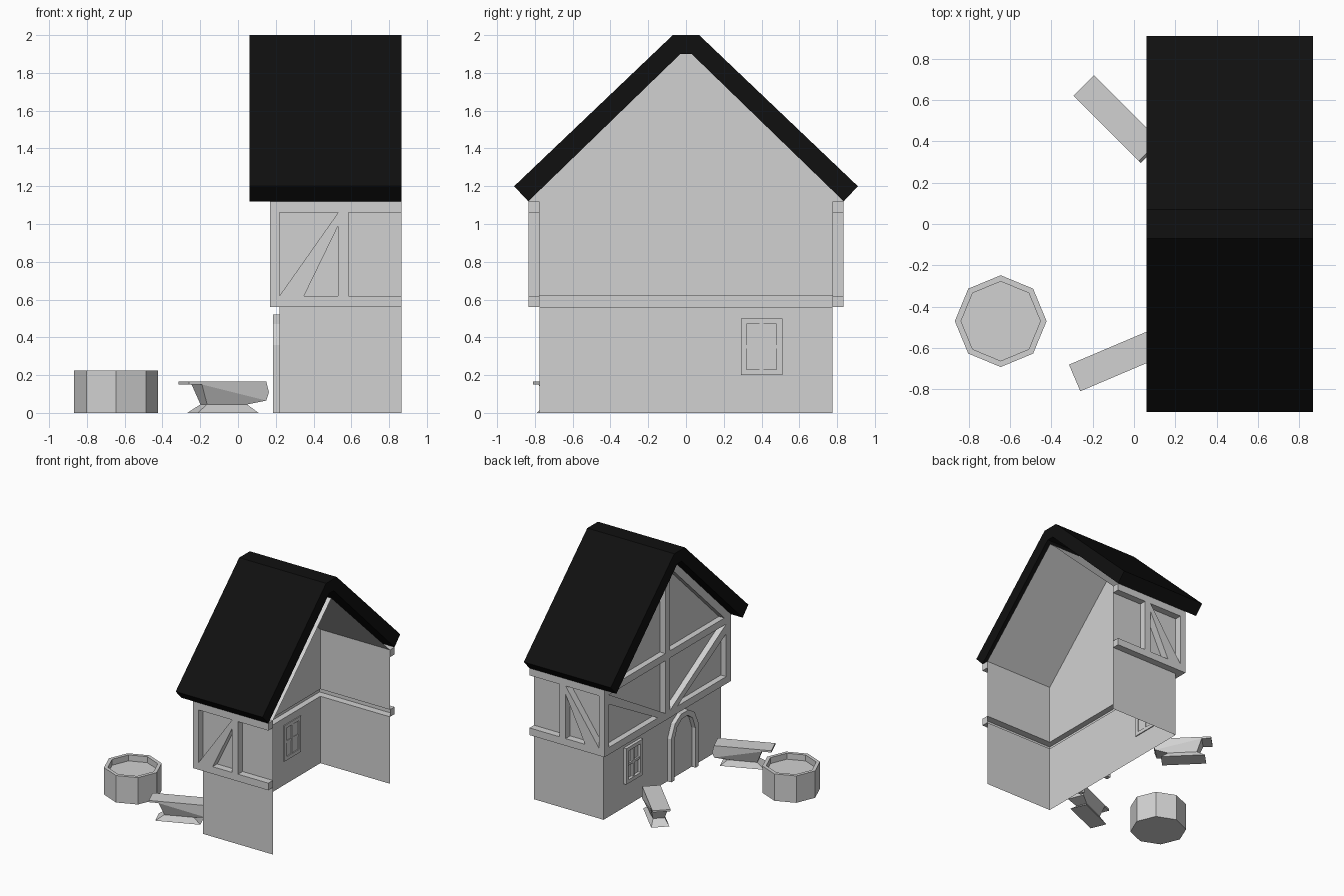
import bpy, bmesh, math
from mathutils import Matrix, Vector

cube = bpy.data.objects.get("Cube")
if cube:
    bpy.data.objects.remove(cube, do_unlink=True)


def material(name, rgb):
    m = bpy.data.materials.new(name)
    m.use_nodes = True
    m.diffuse_color = (*rgb, 1)
    m.node_tree.nodes["Principled BSDF"].inputs["Base Color"].default_value = (*rgb, 1)
    return m


GREY = material("plain grey", (0.64, 0.64, 0.64))
BLACK = material("roof black", (0.005, 0.005, 0.005))


def finish(name, bm, mat=GREY):
    me = bpy.data.meshes.new(name)
    bm.to_mesh(me)
    bm.free()
    me.materials.append(mat)
    ob = bpy.data.objects.new(name, me)
    bpy.context.collection.objects.link(ob)
    return ob


def prism(name, pts, axis, a, b, mat=GREY, open_dirs=()):
    """Extrude a 2D outline (y,z) along x, or (x,z) along y; drop faces facing open_dirs."""
    bm = bmesh.new()
    place = (lambda p, d: (d, *p)) if axis == "x" else (lambda p, d: (p[0], d, p[1]))
    r1 = [bm.verts.new(place(p, a)) for p in pts]
    r2 = [bm.verts.new(place(p, b)) for p in pts]
    bm.faces.new(r1)
    bm.faces.new(r2[::-1])
    for i in range(len(pts)):
        j = (i + 1) % len(pts)
        bm.faces.new((r1[i], r2[i], r2[j], r1[j]))
    bmesh.ops.recalc_face_normals(bm, faces=bm.faces)
    drop = [f for f in bm.faces if any(f.normal.dot(Vector(d)) > 0.9 for d in open_dirs)]
    if drop:
        bmesh.ops.delete(bm, geom=drop, context="FACES")
    return finish(name, bm, mat)


def rect(u0, u1, z0, z1):
    return [(u0, z0), (u1, z0), (u1, z1), (u0, z1)]


def sheet(name, polys):
    bm = bmesh.new()
    for poly in polys:
        bm.faces.new([bm.verts.new(p) for p in poly])
    bmesh.ops.remove_doubles(bm, verts=bm.verts, dist=0.0005)
    return finish(name, bm)


# Main levels: wall planes, beam faces and storey heights
WX, BX, EX = 0.22, 0.17, 0.865
WY, BY = 0.775, 0.835
Z1, Z2, Z3, Z4 = 0.56, 0.62, 1.06, 1.12
APEX = 1.85


def side_wall(s, z0, z1):
    return [(WX, s * WY, z0), (EX, s * WY, z0), (EX, s * WY, z1), (WX, s * WY, z1)][::-s]


# Thin wall shells, open on the cut side
end_low = [(WX, -WY, 0), (WX, -WY, Z1), (WX, WY, Z1), (WX, WY, 0)]
end_high = [(WX, -WY, Z2), (WX, -WY, Z4), (WX, 0, APEX), (WX, WY, Z4), (WX, WY, Z2)]
sheet("lower_walls", [side_wall(-1, 0, Z1), side_wall(1, 0, Z1), end_low])
ceilings = [[(WX, s * WY, Z4), (EX, s * WY, Z4), (EX, 0, APEX), (WX, 0, APEX)][::-s]
            for s in (-1, 1)]
sheet("upper_walls_and_ceiling",
      [side_wall(-1, Z2, Z4), side_wall(1, Z2, Z4), end_high] + ceilings)

# Timber framing of the front and back walls
for s, side in ((-1, "front"), (1, "back")):
    a, b = s * WY, s * BY
    prism(side + "_sill_beam", rect(BX, EX, Z1, Z2), "y", a, b, open_dirs=[(0, -s, 0)])
    prism(side + "_top_beam", rect(BX, EX, Z3, Z4), "y", a, b)
    prism(side + "_corner_post", rect(BX, WX, Z2, Z3), "y", a, b)
    prism(side + "_middle_post", rect(0.53, 0.585, Z2, Z3), "y", a, b)
    prism(side + "_brace", [(WX, Z2), (0.35, Z2), (0.53, 0.99), (0.53, Z3)], "y", a, b)

# Timber framing of the gable end
prism("gable_sill_beam", rect(-WY, WY, Z1, Z2), "x", BX, WX,
      open_dirs=[(1, 0, 0), (0, 1, 0), (0, -1, 0)])
prism("gable_cross_beam", rect(-WY, WY, Z3, Z4), "x", BX, WX)
prism("gable_lower_post", rect(-0.03, 0.03, Z2, Z3), "x", BX, WX)
prism("gable_upper_post", rect(-0.03, 0.03, Z4, 1.9), "x", BX, WX)
for s, side in ((-1, "front"), (1, "back")):
    prism(side + "_gable_brace", [(s * WY, Z3), (s * WY, 0.98), (s * 0.13, Z2), (s * 0.03, Z2)],
          "x", BX, WX)
    prism(side + "_rake_beam", [(s * BY, Z4), (s * 0.75, Z4), (s * 0.03, 1.815), (s * 0.03, 1.9)],
          "x", BX, WX)

# Roof slab
half = [(0.07, 2.0), (0.91, 1.2), (BY, Z4), (0.03, 1.9)]
prism("roof", half + [(-y, z) for y, z in reversed(half)], "x", 0.06, EX, BLACK)

# Arched door frame
DY = -0.25
arch = [(0.18, 0), (0.18, 0.36), (0.13, 0.47), (0.05, 0.52)]
arch += [(-y, z) for y, z in reversed(arch)]
inner = [(y * 0.78, z * 0.92) for y, z in arch]
prism("door_frame", [(DY + y, z) for y, z in arch + inner[::-1]], "x", 0.185, WX)

# Window frame with crossed bars, showing on both sides of the wall
W0, W1, V0, V1, T = 0.29, 0.51, 0.2, 0.5, 0.03
wm, vm = (W0 + W1) / 2, (V0 + V1) / 2
for name, r in (("bottom", (W0, W1, V0, V0 + T)), ("top", (W0, W1, V1 - T, V1)),
                ("front", (W0, W0 + T, V0 + T, V1 - T)), ("back", (W1 - T, W1, V0 + T, V1 - T))):
    prism("window_frame_" + name, rect(*r), "x", 0.195, 0.228)
prism("window_upright_bar", rect(wm - 0.01, wm + 0.01, V0 + T, V1 - T), "x", 0.205, 0.225)
prism("window_cross_bar", rect(W0 + T, W1 - T, vm - 0.01, vm + 0.01), "x", 0.206, 0.224)


# Octagonal basin with a sunken top
bm = bmesh.new()
bmesh.ops.create_cone(bm, cap_ends=True, segments=8, radius1=0.222, radius2=0.222, depth=0.225,
                      matrix=Matrix.Translation((-0.645, -0.47, 0.1125)))
bm.normal_update()
top = max(bm.faces, key=lambda f: f.calc_center_median().z)
bmesh.ops.inset_region(bm, faces=[top], thickness=0.03)
low = bmesh.ops.extrude_face_region(bm, geom=[top])["geom"]
bmesh.ops.delete(bm, geom=[top], context="FACES_ONLY")
bmesh.ops.translate(bm, verts=[v for v in low if isinstance(v, bmesh.types.BMVert)],
                    vec=(0, 0, -0.05))
bmesh.ops.recalc_face_normals(bm, faces=bm.faces)
finish("basin", bm)


def pedestal_block(name, x, y, angle):
    """Waisted block: thin overhanging heel, blunt rounded nose, flared foot."""
    bm = bmesh.new()

    def strip(outline):
        # outline holds (length, height, half width)
        l = [bm.verts.new((u, -w, z)) for u, z, w in outline]
        r = [bm.verts.new((u, w, z)) for u, z, w in outline]
        bm.faces.new(l)
        bm.faces.new(r[::-1])
        for i in range(len(l)):
            j = (i + 1) % len(l)
            bm.faces.new((l[i], r[i], r[j], l[j]))

    W, N = 0.07, 0.045
    strip([(-0.225, 0.165, W), (0.22, 0.165, W), (0.235, 0.11, W), (0.22, 0.065, W),
           (-0.15, 0.15, W), (-0.225, 0.15, W)])
    strip([(-0.15, 0.15, W), (0.22, 0.065, W), (0.12, 0.045, N), (-0.11, 0.045, N)])
    strip([(-0.11, 0.045, N), (0.12, 0.045, N), (0.175, 0, W), (-0.175, 0, W)])
    bmesh.ops.recalc_face_normals(bm, faces=bm.faces)
    ob = finish(name, bm)
    ob.location = (x, y, 0)
    ob.rotation_euler.z = math.radians(angle)


pedestal_block("front_pedestal_block", -0.08, -0.657, 23)
pedestal_block("back_pedestal_block", -0.083, 0.511, -45)
